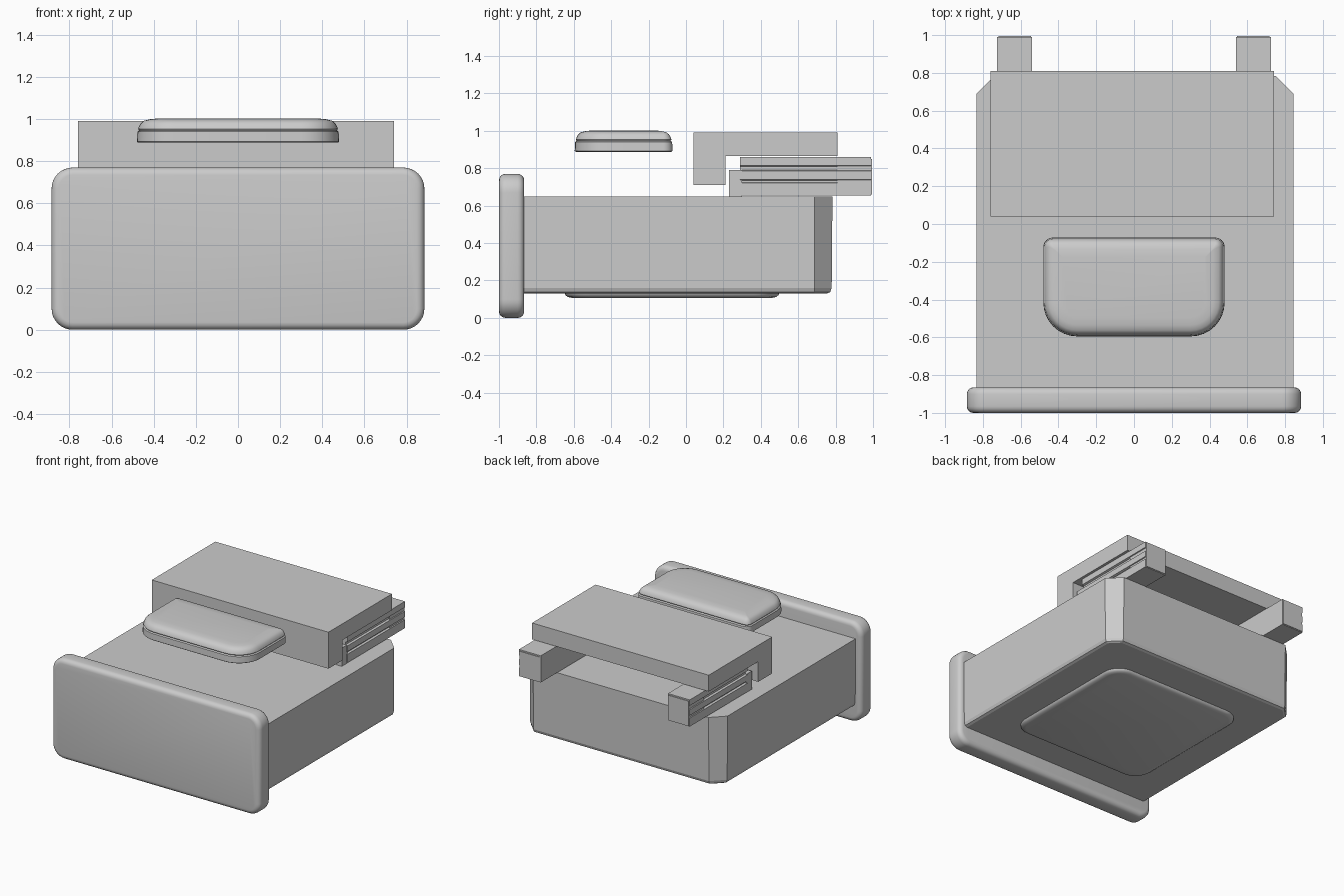
import bpy, bmesh, math

if "Cube" in bpy.data.objects:
    bpy.data.objects.remove(bpy.data.objects["Cube"])


def finish(name, bm, smooth=None):
    bmesh.ops.recalc_face_normals(bm, faces=bm.faces[:])
    me = bpy.data.meshes.new(name)
    bm.to_mesh(me)
    bm.free()
    ob = bpy.data.objects.new(name, me)
    bpy.context.collection.objects.link(ob)
    if smooth:
        bpy.ops.object.select_all(action='DESELECT')
        ob.select_set(True)
        bpy.context.view_layer.objects.active = ob
        bpy.ops.object.shade_smooth_by_angle(angle=math.radians(smooth))
    return ob


def outline(x0, x1, y0, y1, rf, rb, seg):
    """Rounded rectangle: rf rounds the low-y corners, rb the high-y ones."""
    pts = []
    corners = [(x1 - rb, y1 - rb, rb, 0), (x0 + rb, y1 - rb, rb, 90),
               (x0 + rf, y0 + rf, rf, 180), (x1 - rf, y0 + rf, rf, 270)]
    for cx, cy, r, a in corners:
        for i in range(seg + 1):
            t = math.radians(a + 90 * i / seg)
            pts.append((cx + r * math.cos(t), cy + r * math.sin(t)))
    return pts


def loft(name, rect, levels, seg, smooth=None, upright=False):
    """Stack inset copies of a rounded rectangle; levels are (height, inset)."""
    x0, x1, y0, y1, rf, rb = rect
    bm = bmesh.new()
    rings = []
    for h, d in levels:
        ring = outline(x0 + d, x1 - d, y0 + d, y1 - d,
                       max(rf - d, .004), max(rb - d, .004), seg)
        rings.append([bm.verts.new((u, h, v) if upright else (u, v, h)) for u, v in ring])
    n = len(rings[0])
    for a, b in zip(rings, rings[1:]):
        for i in range(n):
            j = (i + 1) % n
            bm.faces.new((a[i], a[j], b[j], b[i]))
    bm.faces.new(rings[0])
    bm.faces.new(rings[-1])
    return finish(name, bm, smooth)


def prism(name, profile, lo, hi, along):
    """Extrude a profile along 'x' (points are y,z) or 'y' (points are x,z)."""
    bm = bmesh.new()
    place = (lambda p, t: (t, p[0], p[1])) if along == 'x' else (lambda p, t: (p[0], t, p[1]))
    a = [bm.verts.new(place(p, lo)) for p in profile]
    b = [bm.verts.new(place(p, hi)) for p in profile]
    n = len(a)
    for i in range(n):
        j = (i + 1) % n
        bm.faces.new((a[i], a[j], b[j], b[i]))
    bm.faces.new(a)
    bm.faces.new(b)
    return finish(name, bm)


def round_levels(lo, hi, r, steps=4):
    """Levels for a slab with both rims rounded."""
    q = [(r * (1 - math.sin(math.pi / 2 * i / steps)),
          r * (1 - math.cos(math.pi / 2 * i / steps))) for i in range(steps + 1)]
    return [(lo + h, d) for h, d in reversed(q)][::1] and \
        [(lo + d, h) for d, h in q[::-1]] + [(hi - d, h) for d, h in q]


# Front panel with rounded corners and rims
loft("front_panel", (-.885, .885, 0, .77, .1, .1), round_levels(-1, -.865, .035),
     8, smooth=40, upright=True)

# Main body with chamfered rear corners and a softened lower edge
loft("body", (-.835, .845, -.9, .783, .01, .095),
     [(.13, .03), (.138, .012), (.16, .004), (.65, 0)], 1)

# Raised pad under the body
loft("underside_pad", (-.58, .58, -.65, .5, .14, .14),
     [(.14, 0), (.122, .005), (.112, .018), (.107, .04)], 8, smooth=40)

# Floating layered cushion
loft("cushion", (-.48, .48, -.595, -.072, .18, .05),
     [(.888, .006), (.893, 0), (.94, .002), (.947, .01), (.953, .006),
      (.965, .01), (.98, .018), (.992, .032), (.999, .06), (1.003, .1)], 8, smooth=40)

# Shelf with a drop-down front lip
prism("shelf", [(.04, .71), (.21, .71), (.21, .865), (.81, .865), (.81, .99), (.04, .99)],
      -.76, .74, 'x')

# Grooved rails with lower front stops, one on each side
for side, s in (("left", -1), ("right", 1)):
    outer = [(.54, .655), (.725, .655), (.725, .72), (.71, .725), (.71, .735), (.725, .74),
             (.725, .785), (.71, .79), (.71, .81), (.725, .815), (.725, .86), (.54, .86)]
    prism(side + "_rail", [(s * x, z) for x, z in outer], .29, .99, 'y')
    stop = [(.54, .65), (.72, .65), (.72, .79), (.54, .79)]
    prism(side + "_rail_stop", [(s * x, z) for x, z in stop], .23, .30, 'y')
    end = [(.545, .66), (.718, .66), (.718, .85), (.545, .85)]
    prism(side + "_rail_end", [(s * x, z) for x, z in end], .81, .995, 'y')
